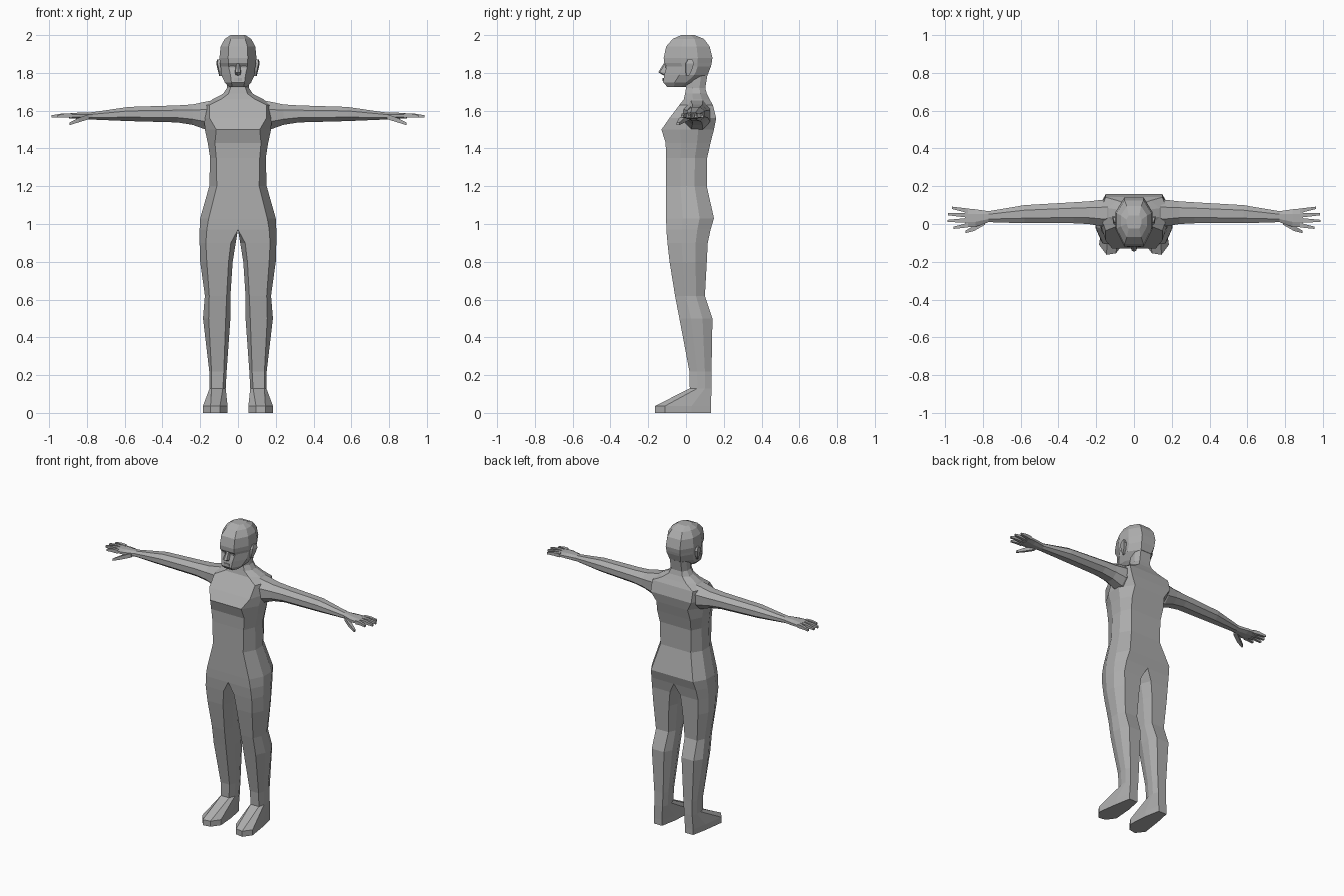
import bpy, bmesh

skin = bpy.data.materials.new("grey_skin")
skin.diffuse_color = (0.42, 0.42, 0.42, 1)


def loft(name, rings):
    """Skin a closed tube through equal-length rings, mirrored across x."""
    bm = bmesh.new()
    loops = [[bm.verts.new(p) for p in r] for r in rings]
    n = len(loops[0])
    for a, b in zip(loops, loops[1:]):
        for i in range(n):
            j = (i + 1) % n
            bm.faces.new((a[i], a[j], b[j], b[i]))
    bm.faces.new(loops[0][::-1])
    bm.faces.new(loops[-1])
    bmesh.ops.recalc_face_normals(bm, faces=bm.faces[:])
    # open the half along the centre plane so the mirror welds it
    inner = [f for f in bm.faces if all(abs(v.co.x) < 1e-5 for v in f.verts)]
    bmesh.ops.delete(bm, geom=inner, context='FACES')
    me = bpy.data.meshes.new(name)
    bm.to_mesh(me)
    bm.free()
    me.materials.append(skin)
    ob = bpy.data.objects.new(name, me)
    bpy.context.collection.objects.link(ob)
    m = ob.modifiers.new("mirror", 'MIRROR')
    m.use_clip = True
    m.merge_threshold = 0.0005
    return ob


def level(z, xi, fi, fo, xo, yf, yb):
    """Horizontal chamfered ring: inner/outer sides, flat front and back."""
    d = yb - yf
    a, b = yf + 0.35 * d, yb - 0.3 * d
    return [(fi, yf, z), (fo, yf, z), (xo, a, z), (xo, b, z),
            (fo, yb, z), (fi, yb, z), (xi, b, z), (xi, a, z)]


def across(x, y0, y1, z0, z1):
    """Upright chamfered ring facing along x, for the arms."""
    d, h = (y1 - y0) * 0.28, (z1 - z0) * 0.28
    return [(x, y0 + d, z0), (x, y1 - d, z0), (x, y1, z0 + h), (x, y1, z1 - h),
            (x, y1 - d, z1), (x, y0 + d, z1), (x, y0, z1 - h), (x, y0, z0 + h)]


def square(x, y, z, ry, rz):
    return [(x, y - ry, z - rz), (x, y + ry, z - rz),
            (x, y + ry, z + rz), (x, y - ry, z + rz)]


# Feet, legs, torso and neck as one continuous half
sole = [(.095, -.155), (.145, -.163), (.185, -.11), (.165, .03),
        (.145, .132), (.085, .132), (.065, .03), (.055, -.10)]
body = [[(x, y, z) for x, y in sole] for z in (0, .037)]
body += [level(*r) for r in (
    (.13, .065, .08, .14, .15, .02, .135),
    (.22, .06, .075, .14, .152, .018, .135),
    (.50, .04, .065, .155, .185, -.035, .14),
    (.62, .04, .06, .152, .175, -.058, .10),
    (.80, .028, .05, .165, .20, -.087, .11),
    (.90, .012, .038, .17, .203, -.098, .115),
    (.97, 0, 0, .165, .203, -.104, .13),
    (1.03, 0, 0, .155, .20, -.105, .148),
    (1.20, 0, 0, .112, .152, -.105, .11),
    (1.35, 0, 0, .115, .147, -.105, .112),
    (1.43, 0, 0, .122, .16, -.108, .13),
    (1.50, 0, 0, .115, .175, -.13, .148),
    (1.56, 0, 0, .15, .178, -.088, .16),
    (1.63, 0, 0, .15, .172, -.035, .142),
    (1.66, 0, 0, .09, .135, -.012, .125),
    (1.69, 0, 0, .05, .078, -.005, .11),
    (1.72, 0, 0, .04, .058, 0, .102),
    (1.80, 0, 0, .04, .058, 0, .115))]
loft("body", body)

# Head from chin to crown, with the eye line set back under the brow
loft("head", [level(z, 0, 0, *r) for z, *r in (
    (1.725, .03, .045, -.098, .0),
    (1.75, .035, .07, -.122, .055),
    (1.79, .04, .088, -.115, .115),
    (1.835, .05, .092, -.102, .132),
    (1.853, .05, .095, -.116, .136),
    (1.88, .052, .098, -.118, .14),
    (1.94, .05, .092, -.105, .125),
    (1.98, .038, .07, -.07, .095),
    (2.0, .028, .04, -.025, .045))])

# Nose, half of a wedge
loft("nose", [[(0, y, z), (w, y + .008, z), (w * 1.3, -.095, z), (0, -.095, z)]
              for z, y, w in ((1.787, -.118, .012), (1.803, -.147, .014),
                              (1.85, -.118, .007))])

# Lips and eyes
loft("lips", [[(0, -.125, z), (.02, -.121, z), (.024, -.11, z), (0, -.11, z)]
              for z in (1.757, 1.772)])
loft("eye", [[(.018, -.109, z), (.042, -.107, z), (.042, -.10, z), (.018, -.10, z)]
             for z in (1.826, 1.838)])

# Ears
loft("ear", [[(.08, y0, z), (x, y0 + .004, z), (x + .006, y1, z), (.08, y1, z)]
             for z, y0, y1, x in ((1.785, .0, .015, .094), (1.81, -.005, .03, .10),
                                  (1.85, -.005, .042, .109), (1.872, .008, .034, .105))])

# Arms, wrists and palms
loft("arm", [across(*r) for r in (
    (.10, -.01, .13, 1.51, 1.662),
    (.17, -.012, .128, 1.50, 1.648),
    (.24, .0, .12, 1.525, 1.633),
    (.32, .004, .115, 1.538, 1.628),
    (.58, .004, .10, 1.545, 1.62),
    (.77, .01, .068, 1.553, 1.592),
    (.84, -.015, .078, 1.556, 1.59),
    (.895, -.018, .083, 1.56, 1.586))])

# Fingers: knuckle y, tip x, tip y
for name, y0, x1, y1 in (("index_finger", -.006, .955, -.02),
                         ("middle_finger", .02, .988, .016),
                         ("ring_finger", .046, .985, .052),
                         ("little_finger", .07, .965, .086)):
    loft(name, [square(.88, y0, 1.574, .012, .012),
                square((.88 + x1) / 2, (y0 + y1) / 2, 1.575, .009, .010),
                square(x1, y1, 1.57, .006, .006)])

# Thumb
loft("thumb", [square(.79, .012, 1.568, .016, .013),
               square(.845, -.022, 1.55, .014, .012),
               square(.893, -.042, 1.53, .007, .007)])
